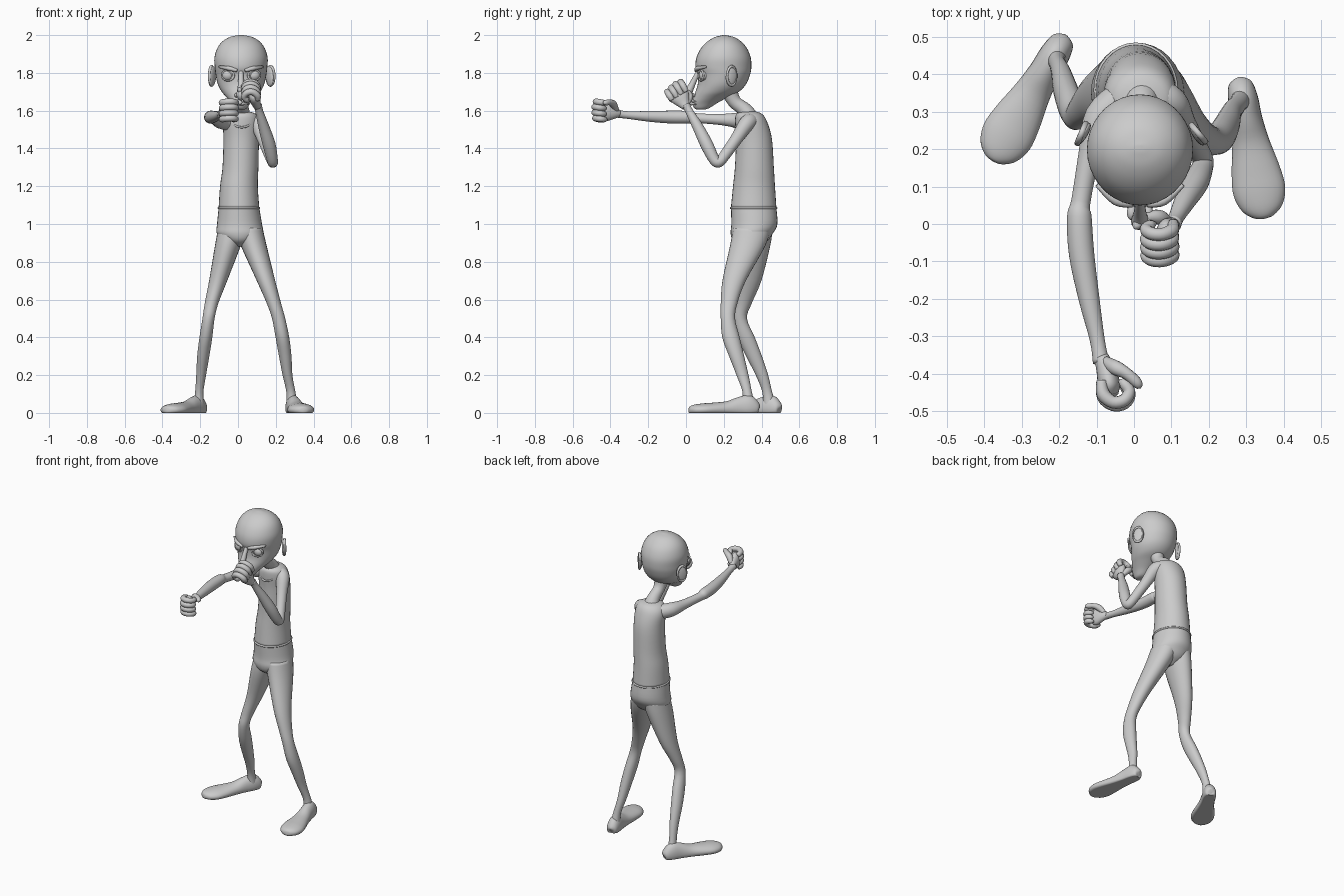
import bpy, bmesh, math
from mathutils import Vector, Matrix

def spline(rows, steps):
    """Catmull-Rom interpolation through rows of numbers."""
    out, n = [], len(rows)
    for i in range(n - 1):
        p0, p1, p2, p3 = rows[max(i-1, 0)], rows[i], rows[i+1], rows[min(i+2, n-1)]
        for k in range(steps):
            t = k / steps
            out.append([0.5*(2*b + (c-a)*t + (2*a-5*b+4*c-d)*t*t + (3*b-a-3*c+d)*t**3)
                        for a, b, c, d in zip(p0, p1, p2, p3)])
    out.append(list(rows[-1]))
    return out

def loft(name, rows, sides=24, steps=4, flat=False, ref=(1, 0, 0)):
    """Skin rings (x, y, z, radius_u, radius_v); flat keeps the rings horizontal."""
    rows = [r if len(r) == 5 else (*r, r[3]) for r in rows]
    pts = spline(rows, steps)
    bm, rings, u = bmesh.new(), [], Vector(ref)
    for i, (x, y, z, a, b) in enumerate(pts):
        lo, hi = pts[max(i-1, 0)], pts[min(i+1, len(pts)-1)]
        t = Vector((0, 0, 1)) if flat else (Vector(hi[:3]) - Vector(lo[:3])).normalized()
        u = (u - t * t.dot(u)).normalized()
        v = t.cross(u)
        a, b = max(a, 0.001), max(b, 0.001)
        rings.append([bm.verts.new(Vector((x, y, z)) + u*a*math.cos(w) + v*b*math.sin(w))
                      for w in (2*math.pi*k/sides for k in range(sides))])
    for r, s in zip(rings, rings[1:]):
        for k in range(sides):
            j = (k+1) % sides
            bm.faces.new((r[k], r[j], s[j], s[k]))
    bm.faces.new(rings[0][::-1])
    bm.faces.new(rings[-1])
    return finish(name, bm)

def finish(name, bm):
    bmesh.ops.recalc_face_normals(bm, faces=bm.faces)
    me = bpy.data.meshes.new(name)
    bm.to_mesh(me)
    bm.free()
    for p in me.polygons:
        p.use_smooth = True
    ob = bpy.data.objects.new(name, me)
    bpy.context.collection.objects.link(ob)
    return ob

def ball(name, loc, size, rot_z=0, rot_x=0):
    bm = bmesh.new()
    m = (Matrix.Translation(loc) @ Matrix.Rotation(rot_z, 4, 'Z') @ Matrix.Rotation(rot_x, 4, 'X')
         @ Matrix.Diagonal((*size, 1)))
    bmesh.ops.create_uvsphere(bm, u_segments=24, v_segments=14, radius=1, matrix=m)
    return finish(name, bm)

def ring(name, loc, rx, ry, r, rot):
    """Elliptical torus."""
    bpy.ops.mesh.primitive_torus_add(major_radius=1, minor_radius=r/rx, major_segments=32,
                                     minor_segments=8, location=loc, rotation=rot)
    ob = bpy.context.object
    ob.name, ob.scale = name, (rx, ry, rx)
    bpy.ops.object.shade_smooth()
    return ob

# Torso: vest, hem and shorts
loft("vest", [(.02, .335, 1.597, .03, .03), (.02, .335, 1.582, .075, .068), (.017, .345, 1.54, .096, .085),
              (.017, .36, 1.45, .094, .095), (.013, .362, 1.3, .095, .103), (.005, .36, 1.2, .100, .111),
              (.005, .358, 1.08, .108, .121)], 32, flat=True)
ring("vest_hem", (.005, .358, 1.085), .107, .12, .006, (0, 0, 0))
ring("vest_neckline", (.02, .305, 1.55), .052, .062, .005, (math.radians(38), 0, 0))
loft("shorts", [(.005, .358, 1.09, .107, .12), (.008, .362, 1.0, .119, .122), (.01, .348, .95, .122, .112),
                (.01, .34, .91, .08, .09), (.01, .335, .88, .02, .04)], 32, flat=True)

# Neck and head
loft("neck", [(.02, .34, 1.54, .06), (.02, .315, 1.6, .04), (.018, .255, 1.65, .036), (.016, .22, 1.73, .05)])
HX = .016
head = [(1.605, .065, .09, .012), (1.612, .045, .12, .030), (1.64, .032, .165, .050), (1.67, .04, .22, .076),
        (1.70, .05, .28, .102), (1.74, .062, .318, .123), (1.79, .062, .339, .134), (1.83, .05, .346, .139),
        (1.88, .055, .343, .141), (1.93, .079, .323, .126), (1.965, .112, .293, .10), (1.988, .15, .258, .064),
        (1.998, .185, .22, .025), (2.0, .2, .21, .002)]
loft("head", [(HX, (f+b)/2, z, w, (b-f)/2) for z, f, b, w in head], 36, flat=True)

# Face
loft("nose", [(HX, .075, 1.82, .012), (HX, .05, 1.775, .014), (HX, .026, 1.725, .018), (HX, .008, 1.69, .024),
              (HX, .012, 1.672, .02), (HX, .03, 1.668, .006)], 16)
for s in (-1, 1):
    x = HX + s*.069
    ball("nostril", (HX + s*.022, .03, 1.682), (.013, .02, .013))
    ball("eye", (x, .096, 1.787), (.032, .028, .030))
    ring("eyelid", (x, .080, 1.787), .033, .028, .006, (math.radians(90), 0, s*.35))
    loft("brow", [(HX + s*.02, .052, 1.812, .008), (HX + s*.065, .062, 1.824, .012),
                  (HX + s*.115, .105, 1.832, .006)], 12)
    # Ears
    ball("ear", (HX + s*.152, .24, 1.782), (.012, .034, .054), s*.55, -.15)
    ring("ear_rim", (HX + s*.156, .242, 1.784), .05, .031, .008, (-.15, math.radians(90), s*.55))
for z, r in ((1.652, .009), (1.638, .010)):
    loft("lip", [(HX - .038, .052, z - .004, .003), (HX, .028, z, r), (HX + .038, .052, z - .004, .003)], 12)

# Legs
loft("right_leg", [(-.03, .36, .98, .075, .10), (-.055, .35, .88, .068, .095), (-.105, .335, .7, .048, .064),
                   (-.14, .305, .58, .036, .043), (-.156, .287, .5, .032, .036), (-.17, .318, .4, .034, .046),
                   (-.184, .36, .3, .032, .042), (-.195, .402, .2, .026, .033), (-.205, .43, .11, .022, .026),
                   (-.207, .445, .03, .03, .036)], flat=True)
loft("left_leg", [(.055, .35, .98, .075, .10), (.085, .325, .88, .068, .093), (.148, .255, .7, .049, .062),
                  (.19, .228, .58, .038, .044), (.215, .222, .5, .035, .038), (.235, .238, .4, .036, .046),
                  (.25, .268, .3, .033, .04), (.262, .299, .2, .026, .032), (.28, .324, .11, .024, .025),
                  (.287, .332, .03, .03, .036)], flat=True)

# Feet: lofted heel to toe, then flattened on the ground
def foot(name, heel, toe):
    h, t = Vector((*heel, 0)), Vector((*toe, 0))
    prof = [(0, .008, .012, .022), (.02, .03, .036, .024), (.13, .040, .068, .028), (.28, .042, .060, .026),
            (.45, .050, .042, .022), (.65, .065, .036, .020), (.8, .070, .034, .018), (.92, .055, .028, .017),
            (.985, .027, .018, .016), (1, .004, .003, .016)]
    rows = [(*(h.lerp(t, f).xy), c, w, ht) for f, w, ht, c in prof]
    ob = loft(name, rows, 24, ref=(t - h).cross(Vector((0, 0, 1))))
    for v in ob.data.vertices:
        v.co.z = max(v.co.z, .002 if v.co.z < .003 else 0) - .002
foot("right_foot", (-.185, .498), (-.378, .168))
foot("left_foot", (.282, .385), (.348, .014))

# Arms
loft("right_arm", [(-.03, .34, 1.535, .045), (-.09, .285, 1.547, .043), (-.118, .19, 1.553, .030),
                   (-.142, .06, 1.56, .026), (-.146, .02, 1.565, .033), (-.14, -.08, 1.566, .034),
                   (-.12, -.2, 1.57, .028), (-.098, -.31, 1.577, .020), (-.088, -.37, 1.585, .022)])
loft("left_arm", [(.05, .355, 1.545, .04), (.10, .325, 1.535, .042), (.132, .27, 1.455, .033),
                  (.165, .21, 1.37, .029), (.183, .175, 1.328, .028), (.182, .150, 1.34, .029),
                  (.165, .11, 1.42, .034), (.138, .065, 1.51, .029), (.113, .018, 1.595, .021),
                  (.105, .0, 1.63, .022)])

# Fists: f points along the hand, c is the curl direction, s points to the thumb
def fist(side, wrist, f, c, s):
    f, c, s = (Vector(v).normalized() for v in (f, c, s))
    def place(i, j, k, *r):
        return (*(Vector(wrist) + f*i + c*j + s*k), *r)
    loft(side + "_palm", [place(0, 0, 0, .02, .02), place(.03, .008, 0, .036, .025), place(.065, .012, 0, .052, .029),
                          place(.09, .015, 0, .050, .027), place(.108, .02, 0, .03, .015)], ref=s)
    for n, reach in enumerate((-.010, -.002, .003, 0)):
        k = -.044 + n*.029
        loft(side + "_finger", [place(.07, -.006, k, .014), place(.107 + reach, -.006, k, .018),
                                place(.132 + reach, .018, k, .017), place(.130 + reach, .048, k, .017),
                                place(.108 + reach, .064, k, .016), place(.085 + reach, .052, k, .014),
                                place(.076 + reach, .04, k, .004)], 12, ref=s)
    loft(side + "_thumb", [place(.015, .01, .012, .014), place(.04, .035, .042, .020), place(.06, .062, .05, .016),
                           place(.085, .085, .046, .015), place(.098, .092, .042, .010),
                           place(.103, .094, .04, .002)], 12, ref=s)
fist("right", (-.088, -.355, 1.585), (.12, -1, .15), (1, .12, 0), (-.02, .15, 1))
fist("left", (.106, .0, 1.618), (-.1, -.50, .86), (-.98, .05, -.1), (0, .86, .5))
